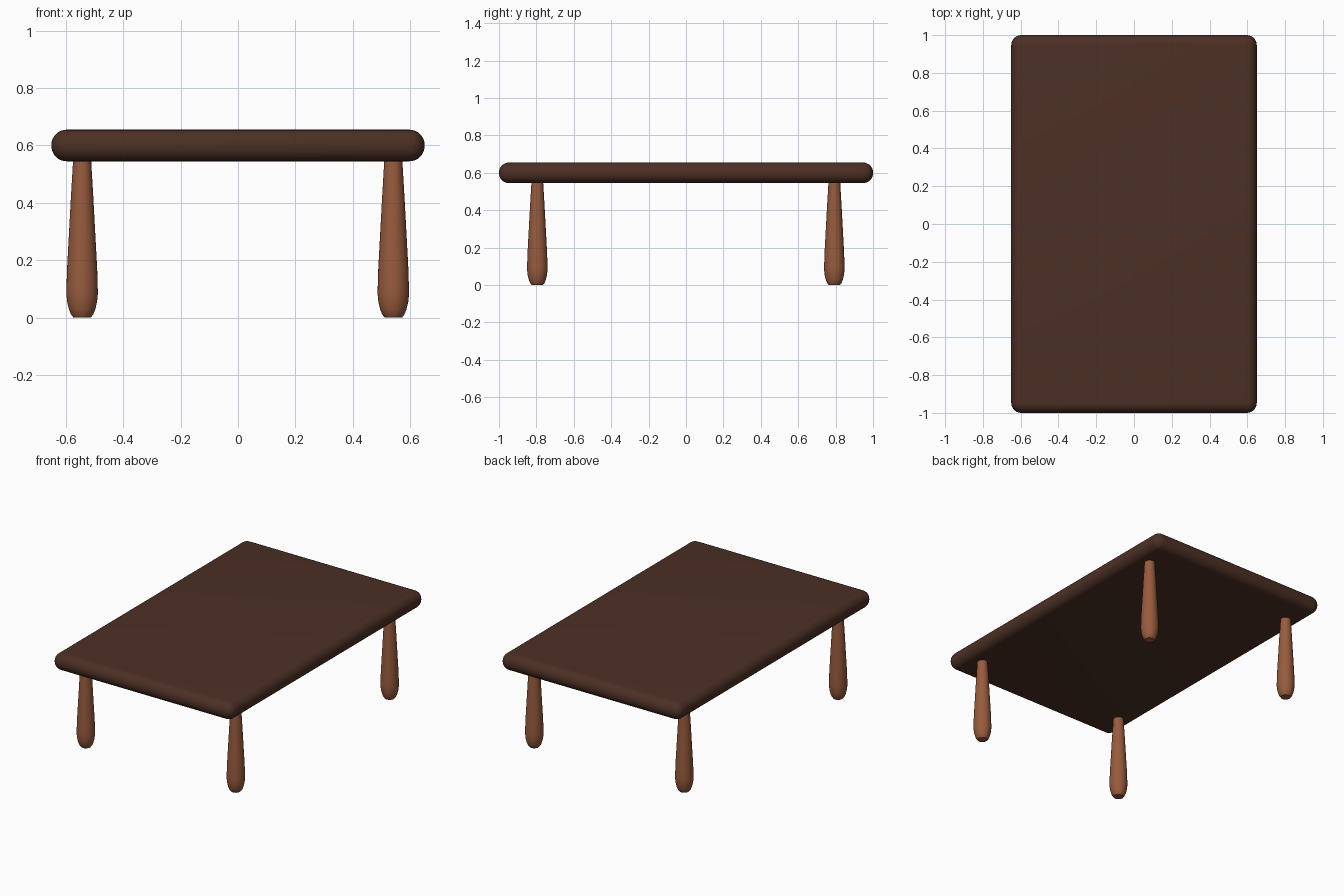
import bpy, bmesh, math

if "Cube" in bpy.data.objects:
    bpy.data.objects.remove(bpy.data.objects["Cube"])


def material(name, rgb):
    m = bpy.data.materials.new(name)
    m.diffuse_color = (*rgb, 1.0)
    m.use_nodes = True
    m.node_tree.nodes["Principled BSDF"].inputs["Base Color"].default_value = m.diffuse_color
    return m


dark_wood = material("dark brown wood", (0.072, 0.029, 0.018))
leg_wood = material("reddish brown wood", (0.310, 0.105, 0.047))


def finish(bm, name, mat, angle):
    bmesh.ops.recalc_face_normals(bm, faces=bm.faces)
    me = bpy.data.meshes.new(name)
    bm.to_mesh(me)
    bm.free()
    me.materials.append(mat)
    ob = bpy.data.objects.new(name, me)
    bpy.context.collection.objects.link(ob)
    bpy.ops.object.select_all(action='DESELECT')
    ob.select_set(True)
    bpy.context.view_layer.objects.active = ob
    bpy.ops.object.shade_smooth_by_angle(angle=math.radians(angle))
    return ob


# Tabletop: a slab with fully rounded edges and corners
bm = bmesh.new()
bmesh.ops.create_cube(bm, size=1.0)
for v in bm.verts:
    v.co.x *= 1.30
    v.co.y *= 2.0
    v.co.z = 0.60 + v.co.z * 0.11
bmesh.ops.bevel(bm, geom=list(bm.edges), offset=0.053, segments=8,
                profile=0.5, affect='EDGES', clamp_overlap=True)
finish(bm, "tabletop", dark_wood, 40)

# Legs: a turned club profile (radius, height), wide near the foot
LEG = [(0.030, 0.0), (0.039, 0.012), (0.046, 0.03), (0.052, 0.055),
       (0.0545, 0.08), (0.0545, 0.10), (0.0525, 0.17), (0.046, 0.29),
       (0.039, 0.42), (0.0325, 0.53), (0.031, 0.56)]


def leg(name, x, y, sides=32):
    bm = bmesh.new()
    rings = []
    for r, z in LEG:
        rings.append([bm.verts.new((x + r * math.cos(2 * math.pi * i / sides),
                                    y + r * math.sin(2 * math.pi * i / sides), z))
                      for i in range(sides)])
    for a, b in zip(rings, rings[1:]):
        for i in range(sides):
            j = (i + 1) % sides
            bm.faces.new((a[i], a[j], b[j], b[i]))
    bm.faces.new(rings[0][::-1])
    bm.faces.new(rings[-1])
    finish(bm, name, leg_wood, 45)


for fb, y in (("front", -0.795), ("back", 0.793)):
    for lr, x in (("left", -0.543), ("right", 0.541)):
        leg(f"{fb}_{lr}_leg", x, y)
